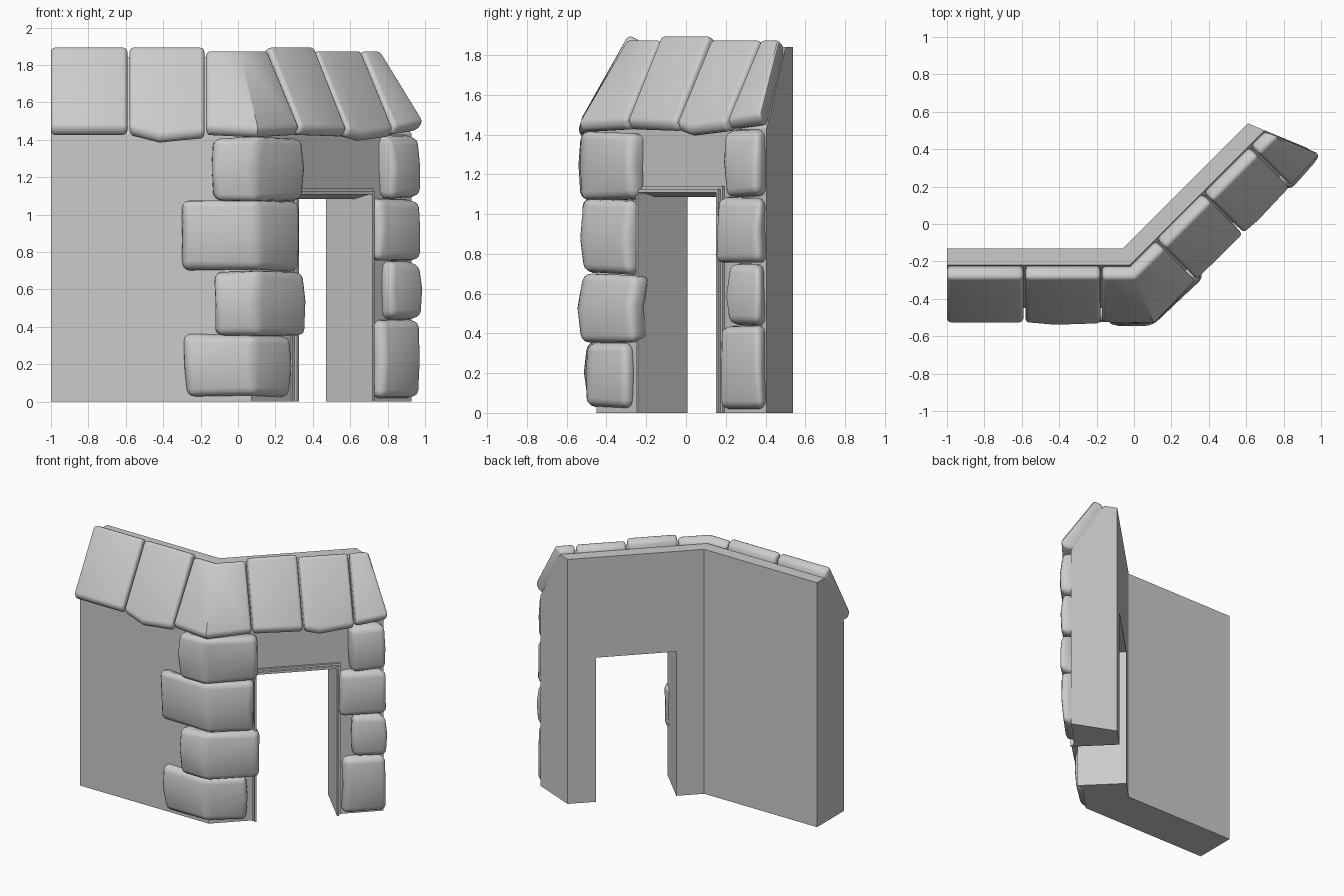
import bpy, bmesh, math, random

random.seed(4)
if "Cube" in bpy.data.objects:
    bpy.data.objects.remove(bpy.data.objects["Cube"])

# One stone colour
stone = bpy.data.materials.new("grey_stone")
stone.use_nodes = True
stone.diffuse_color = (0.6, 0.6, 0.6, 1)
stone.node_tree.nodes["Principled BSDF"].inputs["Base Color"].default_value = (0.6, 0.6, 0.6, 1)

CORNER = (-0.06, -0.13)          # inner bend of the wall
LENGTH = 0.945                   # inner length of each arm
MITRE = math.tan(math.pi / 8)    # joint angle of the octagonal plan
R = math.sqrt(0.5)


def left(s, n, z):
    """Point on the straight arm: s along the wall, n outward."""
    return (CORNER[0] - s, CORNER[1] - n, z)


def right(s, n, z):
    """Point on the diagonal arm."""
    return (CORNER[0] + R * (s + n), CORNER[1] + R * (s - n), z)


def loft(name, rings, bevel=0, limit=45, smooth=35):
    bm = bmesh.new()
    loops = [[bm.verts.new(p) for p in ring] for ring in rings]
    for a, b in zip(loops, loops[1:]):
        for i in range(len(a)):
            j = (i + 1) % len(a)
            bm.faces.new((a[i], a[j], b[j], b[i]))
    bm.faces.new(loops[0])
    bm.faces.new(loops[-1])
    bmesh.ops.recalc_face_normals(bm, faces=bm.faces)
    mesh = bpy.data.meshes.new(name)
    bm.to_mesh(mesh)
    bm.free()
    ob = bpy.data.objects.new(name, mesh)
    bpy.context.collection.objects.link(ob)
    mesh.materials.append(stone)
    if bevel:
        mod = ob.modifiers.new("rounding", 'BEVEL')
        mod.width, mod.segments = bevel, 3
        mod.limit_method, mod.angle_limit = 'ANGLE', math.radians(limit)
        bpy.ops.object.select_all(action='DESELECT')
        ob.select_set(True)
        bpy.context.view_layer.objects.active = ob
        bpy.ops.object.modifier_apply(modifier=mod.name)
        bpy.ops.object.shade_smooth_by_angle(angle=math.radians(smooth))
    return ob


def section(arm, profile, s, mitre=0):
    return [arm(s + mitre * n, n, z) for n, z in profile]


# Bent wall with a sloped shoulder
WALL = [(0, 0), (0, 1.84), (0.09, 1.84), (0.32, 1.43), (0.32, 0)]
wall = loft("wall", [section(left, WALL, LENGTH - 0.005),
                     section(left, WALL, 0, -MITRE),
                     section(right, WALL, LENGTH, MITRE)])

# Doorway, its head flaring up toward the front
S0, S1 = 0.193, 0.75
cutter = loft("doorway_cutter", [
    [right(S0, n, -0.1), right(S1, n, -0.1), right(S1, n, z), right(S0, n, z)]
    for n, z in ((-0.1, 1.085), (0.22, 1.085), (0.32, 1.108), (0.5, 1.108))])
cutter.hide_render = True
cut = wall.modifiers.new("doorway", 'BOOLEAN')
cut.object, cut.solver = cutter, 'EXACT'
bpy.context.view_layer.objects.active = wall
bpy.ops.object.modifier_apply(modifier=cut.name)
bpy.data.objects.remove(cutter)


# Stepped door surround: arch-shaped bands
def surround(name, grow, top, depth):
    a, b = S0 - grow, S1 + grow
    outline = [(S0, 0), (S0, 1.108), (S1, 1.108), (S1, 0),
               (b, 0), (b, top), (a, top), (a, 0)]
    loft(name, [[right(s, n, z) for s, z in outline] for n in (0.29, depth)])


surround("door_surround_outer", 0.028, 1.14, 0.333)
surround("door_surround_inner", 0.014, 1.125, 0.352)


# Sloped capping stones
def cap(sag=0, lift=0):
    return [(0.09, 1.82 + lift), (0.105, 1.875 + lift), (0.16, 1.9 + lift),
            (0.402 + sag * 0.3, 1.47 - sag), (0.375 + sag * 0.3, 1.425 - sag),
            (0.3, 1.43 - sag * 0.5)]


def cap_stone(name, arm, stations, lift=0):
    loft(name, [section(arm, cap(sag, lift), s, m) for s, sag, m in stations], 0.022)


cap_stone("left_cap_end", left, [(0.94, 0, 0), (0.532, 0, 0)])
cap_stone("left_cap_middle", left, [(0.52, 0, 0), (0.36, 0.045, 0), (0.12, 0.02, 0)])
loft("corner_cap", [section(left, cap(0, -0.02), 0.11),
                    section(left, cap(0.015, -0.02), 0, -MITRE),
                    section(right, cap(0, -0.02), 0.152)], 0.022)
cap_stone("right_cap_first", right, [(0.163, 0, 0), (0.507, 0.01, 0)])
cap_stone("right_cap_second", right, [(0.518, 0.01, 0), (0.62, 0.035, 0), (0.86, 0.01, 0)], -0.02)
cap_stone("right_cap_end", right, [(0.872, 0, 0), (0.94, -0.03, MITRE)], -0.02)


# Rough quoin blocks, bulging at mid height
def quoin(name, outline, z0, z1):
    rings = []
    for t in (0, 0.5, 1):
        ring = []
        for arm, s, n in outline:
            wobble = [random.uniform(-0.014, 0.014) for _ in range(3)]
            out = n + wobble[1] * 0.8 + (0.01 if t == 0.5 else -0.004)
            ring.append(arm(s + wobble[0], out, z0 + t * (z1 - z0) + wobble[2]))
        rings.append(ring)
    loft(name, rings, 0.04, 28, 60)


# Corner blocks wrap both arms: left reach, right reach, depth, bottom, top
corner_blocks = [(0.22, 0.13, 0.37, 0.03, 0.36), (0.06, 0.21, 0.395, 0.36, 0.70),
                 (0.235, 0.175, 0.385, 0.70, 1.07), (0.07, 0.2, 0.395, 1.08, 1.41)]
for i, (a, b, d, z0, z1) in enumerate(corner_blocks):
    quoin(f"corner_block_{i + 1}",
          [(left, a, 0.28), (left, a, d), (left, -MITRE * d, d),
           (right, b, d), (right, b, 0.28), (left, -MITRE * 0.28, 0.28)], z0, z1)

# End blocks stop at the mitred end: start, depth, bottom, top
end_blocks = [(0.79, 0.385, 0.01, 0.44), (0.85, 0.395, 0.44, 0.75),
              (0.765, 0.385, 0.75, 1.08), (0.835, 0.395, 1.09, 1.42)]
for i, (a, d, z0, z1) in enumerate(end_blocks):
    quoin(f"end_block_{i + 1}",
          [(right, a, 0.28), (right, a, d),
           (right, LENGTH - 0.01 + MITRE * d, d),
           (right, LENGTH - 0.01 + MITRE * 0.28, 0.28)], z0, z1)
